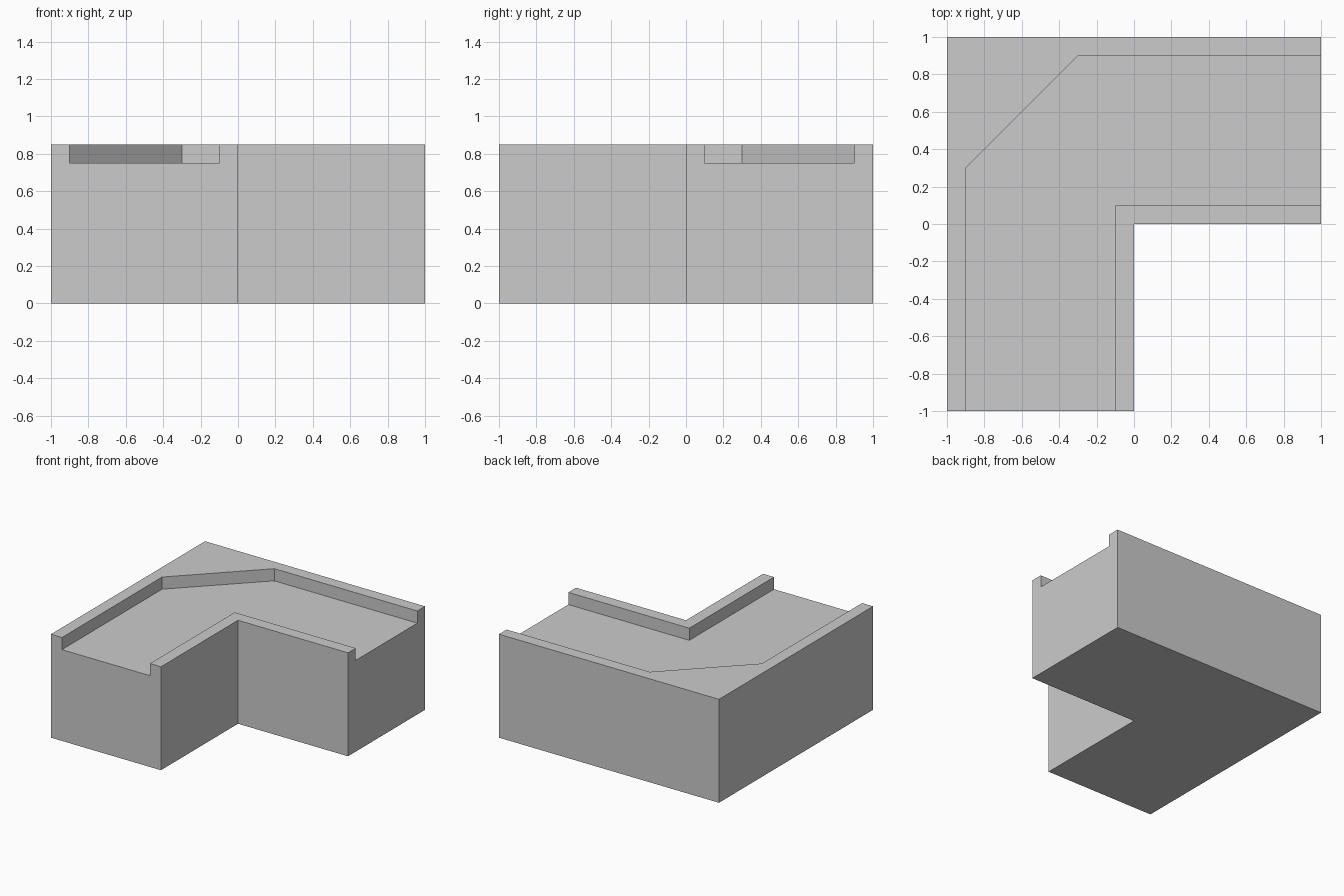
import bpy
import bmesh

if "Cube" in bpy.data.objects:
    bpy.data.objects.remove(bpy.data.objects["Cube"])


def prism(name, outline, z0, z1):
    """Extrude a closed counter-clockwise outline from z0 to z1."""
    bm = bmesh.new()
    base = bm.faces.new([bm.verts.new((x, y, z0)) for x, y in outline])
    ext = bmesh.ops.extrude_face_region(bm, geom=[base], use_keep_orig=True)
    top = [v for v in ext["geom"] if isinstance(v, bmesh.types.BMVert)]
    bmesh.ops.translate(bm, verts=top, vec=(0, 0, z1 - z0))
    bmesh.ops.recalc_face_normals(bm, faces=bm.faces)
    mesh = bpy.data.meshes.new(name)
    bm.to_mesh(mesh)
    bm.free()
    obj = bpy.data.objects.new(name, mesh)
    bpy.context.collection.objects.link(obj)
    return obj


# L-shaped corner block
block = prism("corner_block",
              [(-1, -1), (0, -1), (0, 0), (1, 0), (1, 1), (-1, 1)], 0, 0.85)

# Channel with a chamfered outer corner, running out through both ends
cutter = prism("channel_cutter",
               [(-0.9, -1.2), (-0.1, -1.2), (-0.1, 0.1), (1.2, 0.1),
                (1.2, 0.9), (-0.3, 0.9), (-0.9, 0.3)], 0.75, 1.0)
cutter.hide_render = True

# Cut the channel, leaving a raised lip on either side
cut = block.modifiers.new("channel", 'BOOLEAN')
cut.operation = 'DIFFERENCE'
cut.solver = 'EXACT'
cut.object = cutter
bpy.context.view_layer.objects.active = block
bpy.ops.object.modifier_apply(modifier=cut.name)
bpy.data.objects.remove(cutter)
